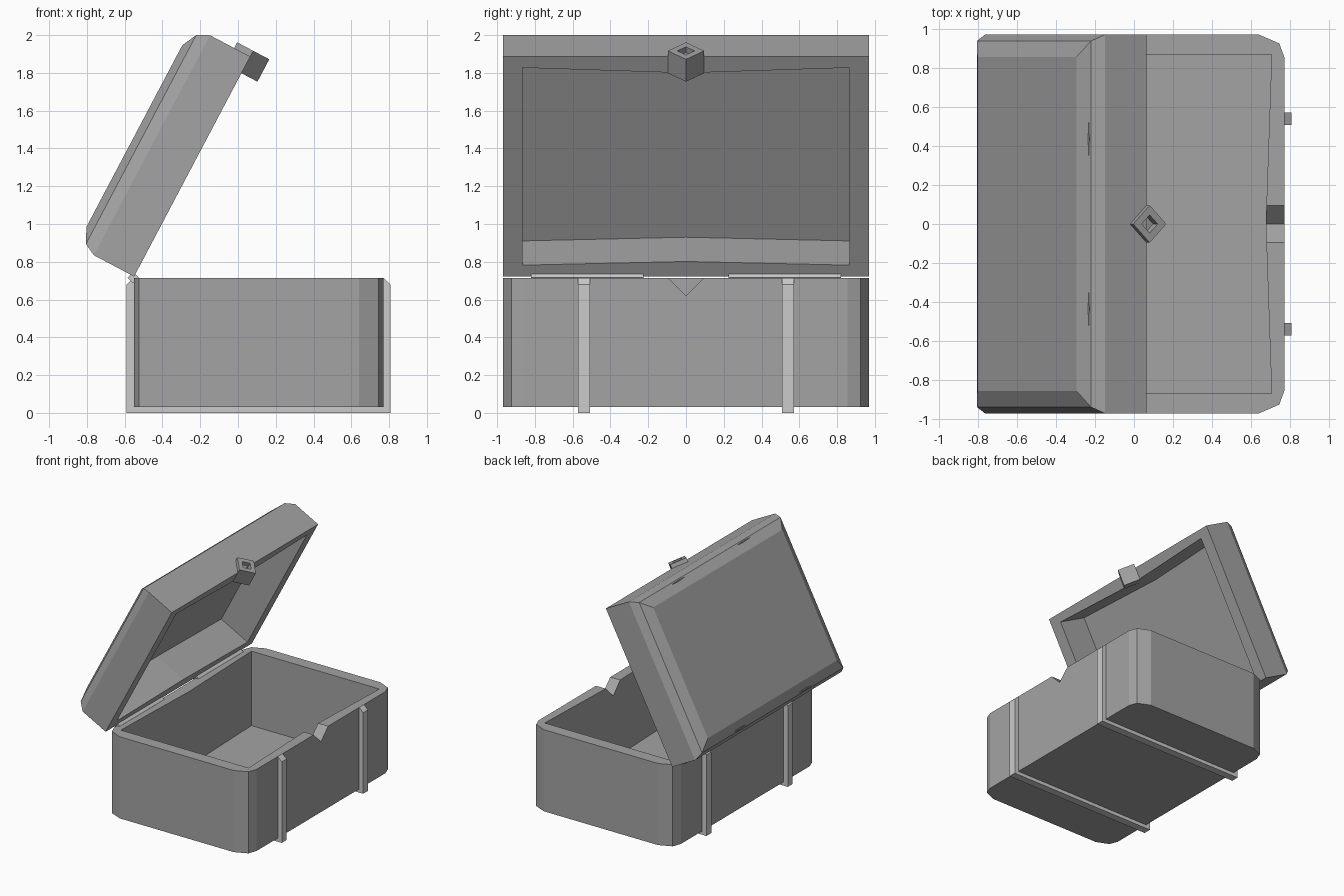
import bpy, bmesh
from math import atan2
from mathutils import Matrix, Vector

if "Cube" in bpy.data.objects:
    bpy.data.objects.remove(bpy.data.objects["Cube"])


def make(name, rings, matrix=None):
    """Loft a closed solid through equal-length rings of 3D points."""
    bm = bmesh.new()
    loops = [[bm.verts.new(p) for p in ring] for ring in rings]
    for a, b in zip(loops, loops[1:]):
        for i in range(len(a)):
            j = (i + 1) % len(a)
            bm.faces.new((a[i], a[j], b[j], b[i]))
    bm.faces.new(loops[0])
    bm.faces.new(loops[-1])
    bmesh.ops.recalc_face_normals(bm, faces=bm.faces)
    mesh = bpy.data.meshes.new(name)
    bm.to_mesh(mesh)
    bm.free()
    ob = bpy.data.objects.new(name, mesh)
    bpy.context.collection.objects.link(ob)
    if matrix:
        ob.matrix_world = matrix
    return ob


def prism_z(name, pts, z0, z1, m=None):
    return make(name, [[(x, y, z) for x, y in pts] for z in (z0, z1)], m)


def prism_y(name, pts, y0, y1, m=None):
    return make(name, [[(x, y, z) for x, z in pts] for y in (y0, y1)], m)


def prism_x(name, pts, x0, x1, m=None):
    return make(name, [[(x, y, z) for y, z in pts] for x in (x0, x1)], m)


def cut(ob, cutter):
    """Subtract a cutter and remove it."""
    cutter.hide_render = True
    mod = ob.modifiers.new("cut", 'BOOLEAN')
    mod.operation = 'DIFFERENCE'
    mod.solver = 'EXACT'
    mod.object = cutter
    bpy.context.view_layer.objects.active = ob
    bpy.ops.object.modifier_apply(modifier=mod.name)
    bpy.data.objects.remove(cutter)


def mirrored(half):
    return half + [(x, -y) for x, y in reversed(half)]


def diamond(r):
    return [(r, 0), (0, r), (-r, 0), (0, -r)]


grey = bpy.data.materials.new("dark_grey")
grey.diffuse_color = (0.37, 0.37, 0.37, 1)
grey.use_nodes = True
grey.node_tree.nodes["Principled BSDF"].inputs["Base Color"].default_value = grey.diffuse_color

# Lower box: two-step rounded corners
outline = mirrored([(-0.55, 0.855), (-0.524, 0.925), (-0.42, 0.97),
                    (0.64, 0.97), (0.744, 0.925), (0.77, 0.855)])
box = prism_z("chest_body", outline, 0.03, 0.715)
# Inner cavity with slightly bowed long walls
cavity = [(-0.482, 0.867), (0.705, 0.867), (0.675, 0),
          (0.705, -0.867), (-0.482, -0.867), (-0.454, 0)]
cut(box, prism_z("body_cutter", cavity, 0.09, 0.9))
# V notch that receives the latch
cut(box, prism_x("notch_cutter", [(-0.2, 0.82), (0, 0.62), (0.2, 0.82)], 0.6, 0.9))

# Lid, built closed around the hinge and swung open
hinge = Vector((-0.55, 0, 0.722))
lid_m = Matrix.Translation(hinge) @ Matrix.Rotation(-atan2(1.165, 0.615), 4, 'Y')
L, W = 1.317, 0.97
rings = []
for inset, v in [(0, 0), (0, 0.241), (0.033, 0.306), (0.115, 0.346)]:
    a, b, w = inset, L - inset, W - inset
    rings.append([(a, -w, v), (b, -w, v), (b, w, v), (a, w, v)])
lid = make("chest_lid", rings, lid_m)
lid_cavity = [(0.068, 0.865), (1.25, 0.865), (1.218, 0),
              (1.25, -0.865), (0.068, -0.865), (0.09, 0)]
cut(lid, prism_z("lid_cutter", lid_cavity, -0.2, 0.275, lid_m))
# Thin wear slits on the long bevels of the lid
for u in (0.045, L - 0.045):
    for s in (-1, 1):
        slit = [(u + du, s * 0.435 + dy) for du, dy in
                ((0.004, 0), (0, 0.09), (-0.004, 0), (0, -0.09))]
        cut(lid, prism_z("slit_cutter", slit, 0.298, 0.4, lid_m))

# Diamond latch on the lid's front edge with a square recess
latch = prism_x("latch", diamond(0.096), 1.217, 1.351, lid_m)
cut(latch, prism_x("latch_cutter", diamond(0.046), 1.30, 1.45, lid_m))

for ob in (box, lid, latch):
    ob.data.materials.clear()
    ob.data.materials.append(grey)

# Straps wrapping the front, bottom and back; hinge rods beside them
strap = [(-0.59, 0), (0.807, 0), (0.807, 0.68), (0.77, 0.715), (0.77, 0.03),
         (-0.55, 0.03), (-0.55, 0.715), (-0.59, 0.68)]
rod = [(x - 0.555, z + 0.716) for x, z in diamond(0.03)]
for side, s in (("left", -1), ("right", 1)):
    prism_y(f"strap_{side}", strap, s * 0.507, s * 0.572)
    prism_y(f"hinge_{side}", rod, s * 0.225, s * 0.82)
